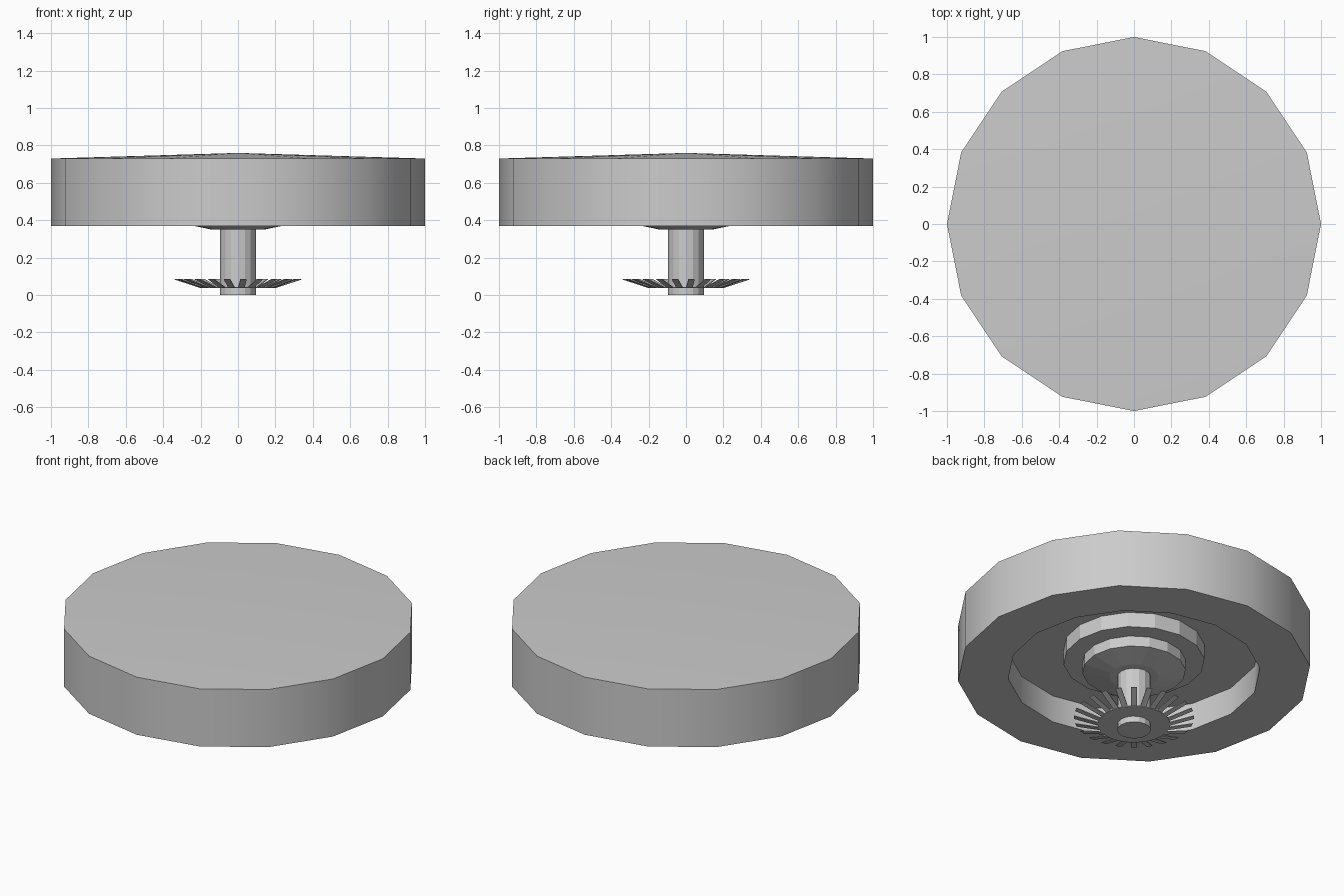
import bpy, bmesh, math
from mathutils import Matrix

if "Cube" in bpy.data.objects:
    bpy.data.objects.remove(bpy.data.objects["Cube"])


def finish(name, bm, smooth=False):
    bmesh.ops.remove_doubles(bm, verts=bm.verts, dist=1e-5)
    bmesh.ops.recalc_face_normals(bm, faces=bm.faces)
    mesh = bpy.data.meshes.new(name)
    bm.to_mesh(mesh)
    bm.free()
    ob = bpy.data.objects.new(name, mesh)
    bpy.context.collection.objects.link(ob)
    if smooth:
        bpy.ops.object.select_all(action='DESELECT')
        ob.select_set(True)
        bpy.context.view_layer.objects.active = ob
        bpy.ops.object.shade_smooth_by_angle(angle=math.radians(30))
    return ob


def lathe(name, profile, sides=16, smooth=False):
    # Spin an (r, z) profile that starts and ends on the axis
    bm = bmesh.new()
    verts = [bm.verts.new((r, 0, z)) for r, z in profile]
    edges = [bm.edges.new(pair) for pair in zip(verts, verts[1:])]
    bmesh.ops.spin(bm, geom=verts + edges, cent=(0, 0, 0), axis=(0, 0, 1),
                   angle=math.tau, steps=sides)
    return finish(name, bm, smooth)


# Drum-shaped top with a shallow peak and a recessed underside
lathe("drum_top", [(0, .76), (1, .73), (1, .37), (.715, .37),
                   (.715, .54), (0, .54)], smooth=True)

# Stepped hub hanging in the recess, ending in a shallow cone
lathe("stepped_hub", [(0, .54), (.40, .54), (.40, .447), (.293, .447),
                      (.293, .382), (.14, .35), (0, .35)])

# Central stem
lathe("stem", [(0, .36), (.095, .36), (.095, 0), (0, 0)])

# Flat disc carrying the fins
lathe("fin_disc", [(0, .043), (.205, .043), (.205, .037), (0, .037)], sides=24)

# Ring of 24 thin upturned fins
bm = bmesh.new()
for i in range(24):
    turn = Matrix.Rotation(math.radians(5 + 15 * i), 4, 'Z')
    grid = [[bm.verts.new(turn @ co) for co in
             (Matrix.Translation((r, y, z)).translation
              for r, z in ((.197, .037), (.34, .083), (.34, .087), (.197, .043)))]
            for y in (-.017, .017)]
    a, b = grid
    bm.faces.new(a)
    bm.faces.new(b[::-1])
    for j in range(4):
        k = (j + 1) % 4
        bm.faces.new((a[j], b[j], b[k], a[k]))
finish("fins", bm)
